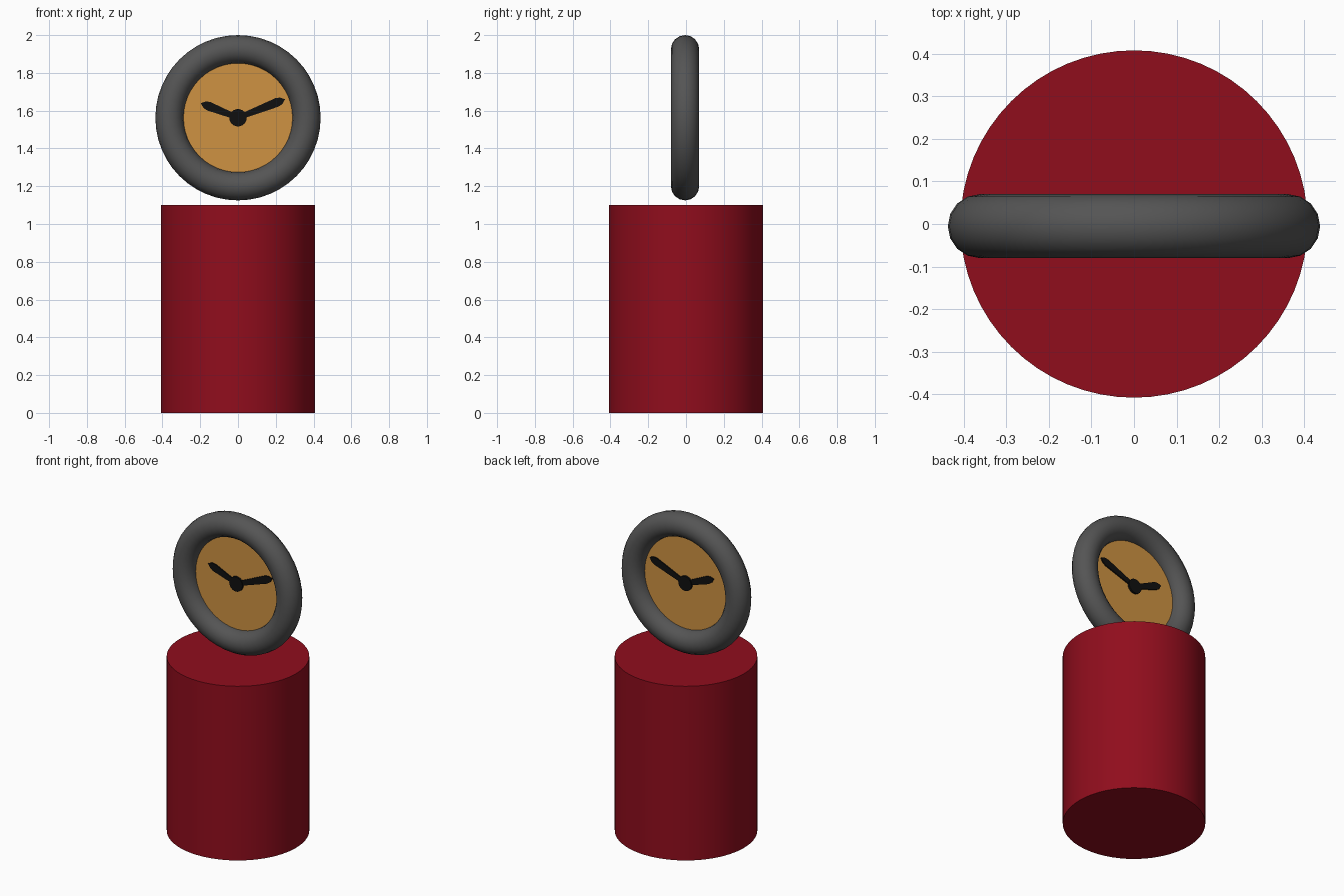
import bpy, bmesh, math
from mathutils import Matrix

if "Cube" in bpy.data.objects:
    bpy.data.objects.remove(bpy.data.objects["Cube"])

CZ, CY = 1.5625, -0.005   # clock centre


def paint(ob, name, rgb):
    m = bpy.data.materials.get(name) or bpy.data.materials.new(name)
    m.diffuse_color = (*rgb, 1)
    m.use_nodes = True
    m.node_tree.nodes["Principled BSDF"].inputs["Base Color"].default_value = m.diffuse_color
    ob.data.materials.append(m)


def smooth(ob):
    bpy.ops.object.select_all(action='DESELECT')
    bpy.context.view_layer.objects.active = ob
    ob.select_set(True)
    bpy.ops.object.shade_smooth_by_angle(angle=math.radians(35))


def cylinder(name, r, depth, loc, turned=False, sides=64):
    rot = (math.pi / 2, 0, 0) if turned else (0, 0, 0)
    bpy.ops.mesh.primitive_cylinder_add(vertices=sides, radius=r, depth=depth,
                                        location=loc, rotation=rot)
    ob = bpy.context.object
    ob.name = name
    smooth(ob)
    return ob


def hand(name, length, angle, thick=0.024):
    # flat pointer, widening outwards and ending in a point
    half = [(0, 0.013), (length - 0.045, 0.024), (length - 0.022, 0.018)]
    outline = half + [(length, 0)] + [(x, -z) for x, z in reversed(half)]
    bm = bmesh.new()
    face = bm.faces.new([bm.verts.new((x, -thick / 2, z)) for x, z in outline])
    ext = bmesh.ops.extrude_face_region(bm, geom=[face])
    verts = [v for v in ext['geom'] if isinstance(v, bmesh.types.BMVert)]
    bmesh.ops.translate(bm, verts=verts, vec=(0, thick, 0))
    bmesh.ops.recalc_face_normals(bm, faces=bm.faces)
    bmesh.ops.transform(bm, verts=bm.verts, matrix=Matrix.Translation((0, CY, CZ))
                        @ Matrix.Rotation(-angle, 4, 'Y'))
    me = bpy.data.meshes.new(name)
    bm.to_mesh(me)
    bm.free()
    ob = bpy.data.objects.new(name, me)
    bpy.context.collection.objects.link(ob)
    paint(ob, "black", (0.005, 0.005, 0.005))


# red pedestal
paint(cylinder("pedestal", 0.408, 1.1, (0, 0, 0.55)), "red", (0.28, 0.004, 0.012))

# floating dark ring
bpy.ops.mesh.primitive_torus_add(major_radius=0.3625, minor_radius=0.075,
                                 major_segments=48, minor_segments=16,
                                 location=(0, CY, CZ), rotation=(math.pi / 2, 0, 0))
ring = bpy.context.object
ring.name = "clock_ring"
smooth(ring)
paint(ring, "dark_grey", (0.09, 0.09, 0.09))

# clock face, hub and hands, readable from both sides
paint(cylinder("clock_face", 0.30, 0.01, (0, CY, CZ), True), "amber", (0.62, 0.29, 0.055))
paint(cylinder("hub", 0.046, 0.034, (0, CY, CZ), True, 24), "black", (0.005, 0.005, 0.005))
hand("minute_hand", 0.268, math.radians(21.5))
hand("hour_hand", 0.212, math.radians(158.5))
